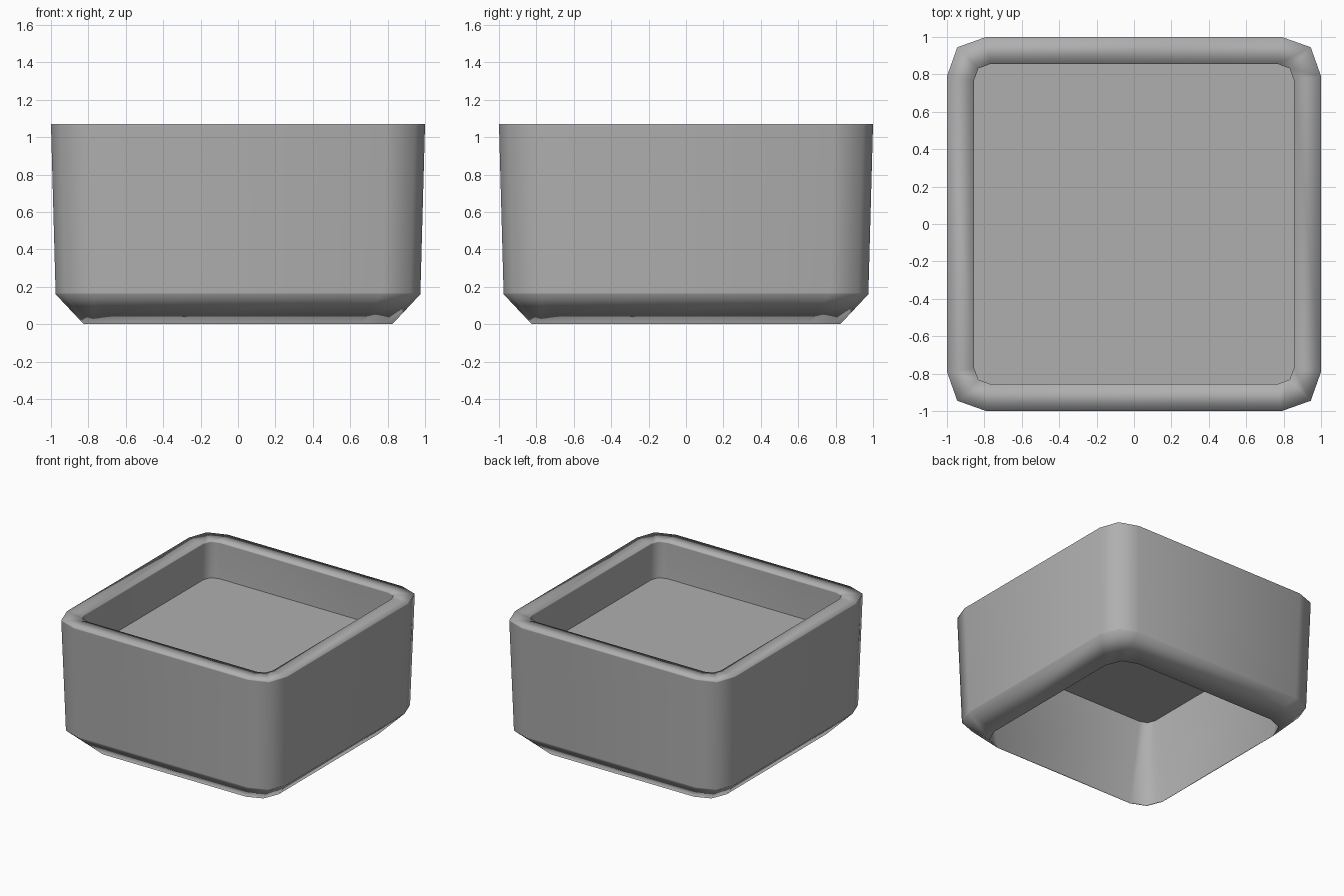
import bpy
import bmesh

if "Cube" in bpy.data.objects:
    bpy.data.objects.remove(bpy.data.objects["Cube"])

grey = bpy.data.materials.new("planter_grey")
grey.diffuse_color = (0.43, 0.43, 0.43, 1.0)
grey.use_nodes = True
grey.node_tree.nodes["Principled BSDF"].inputs["Base Color"].default_value = grey.diffuse_color


def ring(bm, half, corner, start, z):
    """Square loop whose corners are rounded with two facets."""
    pts = [(half, start), (corner, corner), (start, half)]
    verts = []
    for _ in range(4):
        verts += [bm.verts.new((x, y, z)) for x, y in pts]
        pts = [(-y, x) for x, y in pts]
    return verts


def finish(bm, name):
    bm.normal_update()
    mesh = bpy.data.meshes.new(name)
    bm.to_mesh(mesh)
    bm.free()
    mesh.materials.append(grey)
    obj = bpy.data.objects.new(name, mesh)
    bpy.context.collection.objects.link(obj)
    return obj


# Planter wall: base edge, chamfer, outer wall, rim, inner wall back to the base edge.
# Narrow support loops keep the large walls evenly shaded next to the soft rim.
bm = bmesh.new()
profile = [
    (0.825, 0.775, 0.65, 0.0),
    (0.975, 0.92, 0.77, 0.16),
    (0.9752, 0.9202, 0.7702, 0.168),
    (0.9998, 0.9448, 0.7898, 1.062),
    (1.0, 0.945, 0.79, 1.07),
    (0.855, 0.832, 0.77, 1.07),
    (0.855, 0.832, 0.77, 1.062),
    (0.855, 0.832, 0.77, 0.77),
    (0.8253, 0.7757, 0.651, 0.008),
]
rings = [ring(bm, *p) for p in profile]
for lower, upper in zip(rings, rings[1:] + rings[:1]):
    for i in range(12):
        j = (i + 1) % 12
        bm.faces.new((lower[i], lower[j], upper[j], upper[i]))
for f in bm.faces:
    f.smooth = True
finish(bm, "planter_wall")

# Flat soil surface inside the planter
bm = bmesh.new()
bm.faces.new(ring(bm, 0.855, 0.832, 0.77, 0.77))
finish(bm, "soil_surface")
